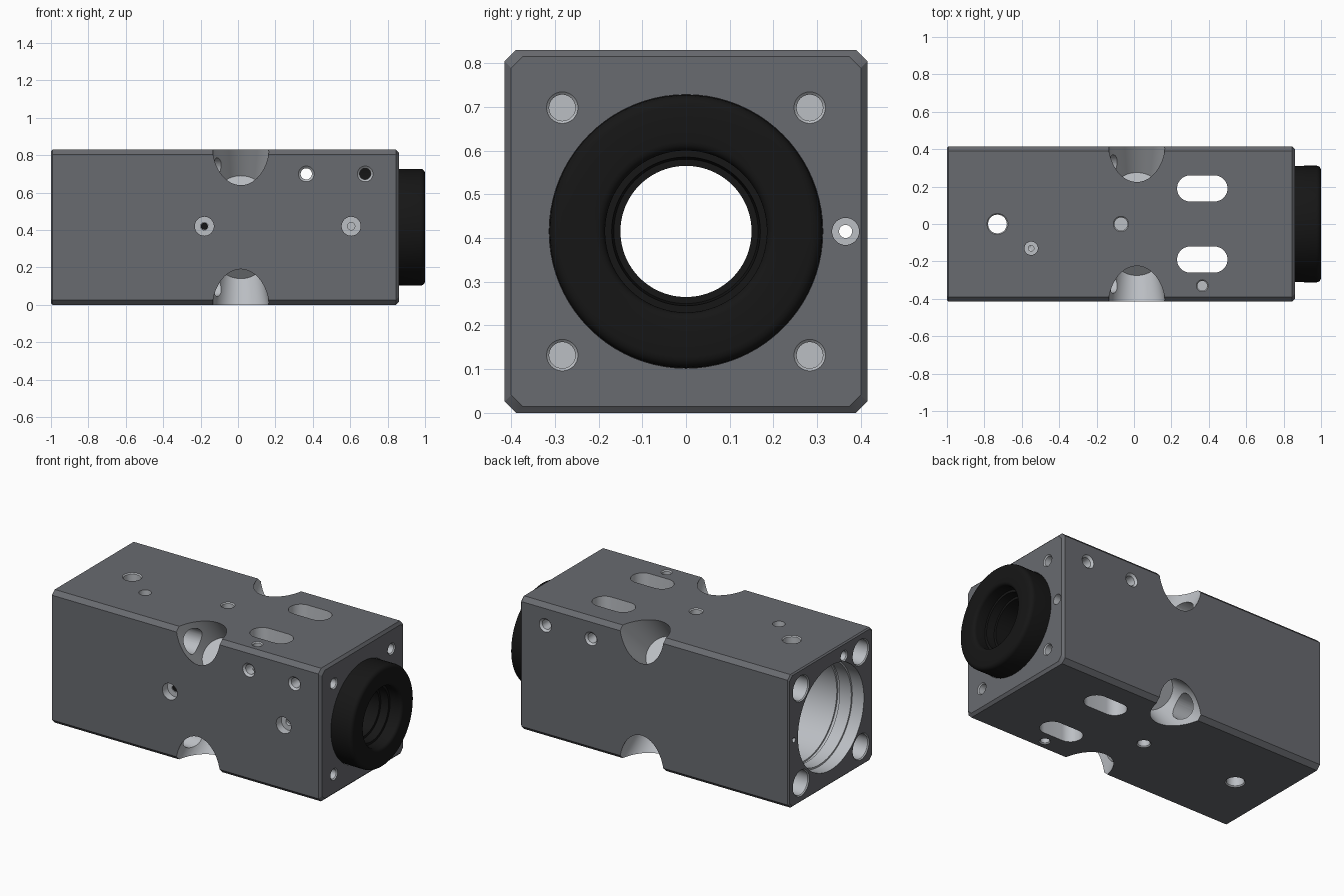
import bpy, bmesh, math
from mathutils import Vector

if "Cube" in bpy.data.objects:
    bpy.data.objects.remove(bpy.data.objects["Cube"])

C = 0.415   # half width of the body and height of its axis


def material(name, rgb):
    m = bpy.data.materials.new(name)
    m.diffuse_color = (*rgb, 1)
    m.use_nodes = True
    m.node_tree.nodes["Principled BSDF"].inputs["Base Color"].default_value = m.diffuse_color
    return m


DARK = material("dark_grey", (0.14, 0.145, 0.16))
LIGHT = material("bare_metal", (0.5, 0.52, 0.55))
BLACK = material("black", (0.008, 0.008, 0.008))


def loft(name, rings, mat, closed=False):
    """Skin a list of point loops; cap the ends or close into a ring."""
    bm = bmesh.new()
    loops = [[bm.verts.new(p) for p in r] for r in rings]
    n = len(loops[0])
    pairs = list(zip(loops, loops[1:]))
    if closed:
        pairs.append((loops[-1], loops[0]))
    else:
        bm.faces.new(loops[0])
        bm.faces.new(loops[-1])
    for a, b in pairs:
        for i in range(n):
            j = (i + 1) % n
            bm.faces.new((a[i], a[j], b[j], b[i]))
    bmesh.ops.recalc_face_normals(bm, faces=bm.faces)
    me = bpy.data.meshes.new(name)
    bm.to_mesh(me)
    bm.free()
    me.materials.append(mat)
    ob = bpy.data.objects.new(name, me)
    bpy.context.collection.objects.link(ob)
    return ob


def turn(name, pos, axis, profile, mat, closed=False, n=48):
    """Revolve (depth, radius) points about an axis starting at pos."""
    q = Vector(axis).to_track_quat('Z', 'Y')
    rings = [[Vector(pos) + q @ Vector((r * math.cos(a), r * math.sin(a), t))
              for a in (2 * math.pi * i / n for i in range(n))]
             for t, r in profile]
    return loft(name, rings, mat, closed)


def smooth(ob):
    bpy.ops.object.select_all(action='DESELECT')
    ob.select_set(True)
    bpy.context.view_layer.objects.active = ob
    bpy.ops.object.shade_smooth_by_angle(angle=math.radians(30))


# Square body with chamfered long edges and ends
def octagon(x, inset):
    h, c = C - inset, 0.026
    pts = [(h, h - c), (h - c, h), (c - h, h), (-h, h - c),
           (-h, c - h), (c - h, -h), (h - c, -h), (h, c - h)]
    return [(x, y, z + C) for y, z in pts]


body = loft("body", [octagon(-1, 0.008), octagon(-0.992, 0),
                     octagon(0.845, 0), octagon(0.86, 0.015)], DARK)

cutters = []


def drill(pos, axis, profile, n=48):
    cutters.append(turn("cutter", pos, axis, profile, LIGHT, n=n))


def hole(pos, axis, r, depth, lip=0.006):
    drill(pos, axis, [(-0.03, r + lip), (0, r + lip), (lip, r), (depth, r)], 32)


# Main stepped bore along the length
drill((-1, 0, C), (1, 0, 0),
      [(-.02, .325), (.08, .325), (.08, .315), (.16, .315), (.16, .325),
       (.18, .325), (.18, .315), (.8, .315), (.8, .25), (1.56, .25),
       (1.56, .333), (1.8, .333), (1.8, .313), (1.9, .313)], 80)

# Corner pockets, bolt holes behind them, and threaded holes in the front end
for sy in (-1, 1):
    for sz in (-1, 1):
        drill((0.015, sy * C, C + sz * C), (0, -sy, -sz),
              [(-0.1, 0.165), (0.31, 0.112)], 64)
        hole((-1, sy * .295, C + sz * .295), (1, 0, 0), .075, 1.0)
        hole((0.86, sy * .283, C + sz * .283), (-1, 0, 0), .03, .22)

# Pairs of long slots right through top and bottom
for y in (-0.19, 0.19):
    outline = []
    for i in range(32):
        a = math.pi * (i if i < 16 else i - 1) / 15 - math.pi / 2
        outline.append((0.365 + (0.065 if i < 16 else -0.065) + .07 * math.cos(a),
                        y + .07 * math.sin(a)))
    cutters.append(loft("cutter", [[(px, py, z) for px, py in outline]
                                   for z in (-0.1, 0.95)], LIGHT))

# Top and bottom holes
for z, d in ((2 * C, -1), (0, 1)):
    hole((-0.73, 0, z), (0, 0, d), .05, .3)
    hole((-0.07, 0, z), (0, 0, d), .035, .12)
    hole((0.365, -0.33, z), (0, 0, d), .026, .5)
drill((-0.55, -0.13, 2 * C), (0, 0, -1), [(-.03, .036), (.05, .036), (.05, .015), (.1, .015)], 32)

# Side holes near the top, front and back
for s in (-1, 1):
    for x in (0.365, 0.68):
        hole((x, s * C, 0.70), (0, -s, 0), .03, .45, .012)

# Counterbored holes in the front side
for x, depth in ((-0.18, .3), (0.605, .07)):
    drill((x, -C, 0.42), (0, 1, 0), [(-.03, .051), (.05, .051), (.05, .02), (depth, .02)], 32)

# Small lengthwise holes
drill((0.86, 0.365, C), (-1, 0, 0), [(-.03, .031), (.05, .031), (.05, .015), (1.9, .015)], 32)
hole((-1, -0.13, 0.75), (1, 0, 0), .028, .45)

# Apply all cuts to the body
bpy.context.view_layer.objects.active = body
for c in cutters:
    mod = body.modifiers.new("cut", 'BOOLEAN')
    mod.operation = 'DIFFERENCE'
    mod.solver = 'EXACT'
    mod.material_mode = 'TRANSFER'
    mod.object = c
    bpy.ops.object.modifier_apply(modifier=mod.name)
    bpy.data.objects.remove(c)
smooth(body)

# Black barrel: hidden flange inside, rounded collar outside, stepped opening
profile = [(.58, .15), (.58, .331), (.798, .331), (.798, .311), (.86, .311), (.975, .312)]
profile += [(.975 + .025 * math.sin(a), .287 + .025 * math.cos(a))
            for a in (math.pi / 8 * i for i in range(1, 5))]
profile += [(1 - .02 + .02 * math.cos(a), .205 - .02 * math.sin(a))
            for a in (math.pi / 8 * i for i in range(5))]
profile += [(.92, .185), (.92, .17), (.87, .165), (.87, .15)]
barrel = turn("barrel_collar", (0, 0, C), (1, 0, 0), profile, BLACK, True, 96)
smooth(barrel)

# Black set screw in the front side
screw = turn("set_screw", (-0.18, -0.36, 0.42), (0, 1, 0), [(0, .019), (.08, .019)], BLACK, n=24)
smooth(screw)
